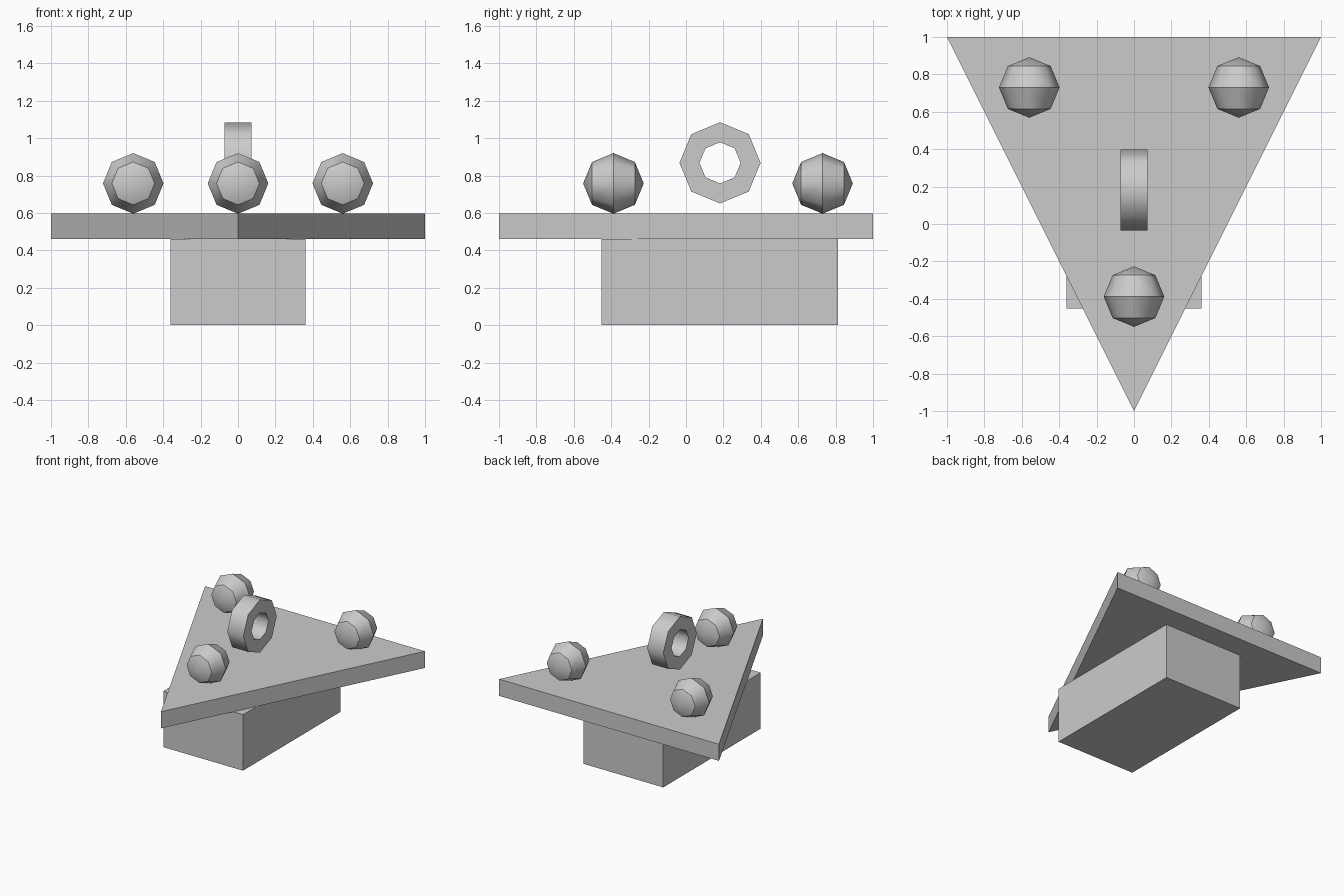
import bpy, bmesh, math
from mathutils import Matrix, Vector

if "Cube" in bpy.data.objects:
    bpy.data.objects.remove(bpy.data.objects["Cube"])

grey = bpy.data.materials.new("plain grey")
grey.diffuse_color = (0.6, 0.6, 0.6, 1)
grey.use_nodes = True
grey.node_tree.nodes["Principled BSDF"].inputs["Base Color"].default_value = grey.diffuse_color


def finish(name, bm, location=(0, 0, 0), sharp=None):
    """Turn a bmesh into an object; with a sharp rule, shade smooth between the sharp edges."""
    bmesh.ops.recalc_face_normals(bm, faces=bm.faces)
    if sharp:
        for f in bm.faces:
            f.smooth = True
        for e in bm.edges:
            e.smooth = not sharp(e)
    mesh = bpy.data.meshes.new(name)
    bm.to_mesh(mesh)
    bm.free()
    mesh.materials.append(grey)
    obj = bpy.data.objects.new(name, mesh)
    obj.location = location
    bpy.context.collection.objects.link(obj)
    return obj


def extrude_up(bm, face, height):
    top = bmesh.ops.extrude_face_region(bm, geom=[face])["geom"]
    verts = [v for v in top if isinstance(v, bmesh.types.BMVert)]
    bmesh.ops.translate(bm, verts=verts, vec=(0, 0, height))


# Rectangular base block
bm = bmesh.new()
bmesh.ops.create_cube(bm, size=1, matrix=Matrix.Diagonal((0.724, 1.265, 0.46, 1)))
finish("base_block", bm, (0, 0.18, 0.23))

# Triangular plate, pointing to the front
bm = bmesh.new()
tri = bm.faces.new([bm.verts.new(p) for p in ((-1, 1, 0.46), (0, -1, 0.46), (1, 1, 0.46))])
extrude_up(bm, tri, 0.137)
finish("triangle_plate", bm)

# Three low-poly balls with their poles along y; ring edges stay sharp
for name, x, y in (("ball_left", -0.56, 0.73), ("ball_right", 0.56, 0.73), ("ball_front", 0, -0.388)):
    bm = bmesh.new()
    bmesh.ops.create_uvsphere(bm, u_segments=8, v_segments=4, radius=0.162,
                              matrix=Matrix.Rotation(math.pi / 2, 4, 'X'))
    finish(name, bm, (x, y, 0.758),
           sharp=lambda e: abs(e.verts[0].co.y - e.verts[1].co.y) < 1e-4)

# Upright eight-sided ring, hole along x; rims stay sharp
bm = bmesh.new()
profile = [(-0.073, 0.217), (0.073, 0.217), (0.073, 0.11), (-0.073, 0.11)]
sides = 8
loops = []
for i in range(sides):
    a = 2 * math.pi * i / sides
    loops.append([bm.verts.new(Vector((x, r * math.cos(a), r * math.sin(a)))) for x, r in profile])
for i in range(sides):
    a, b = loops[i], loops[(i + 1) % sides]
    for j in range(4):
        k = (j + 1) % 4
        bm.faces.new((a[j], a[k], b[k], b[j]))


def is_rim(e):
    d = e.verts[0].co - e.verts[1].co
    return abs(d.x) < 1e-4 and abs(e.verts[0].co.length - e.verts[1].co.length) < 1e-4


finish("upright_ring", bm, (0, 0.182, 0.868), sharp=is_rim)
